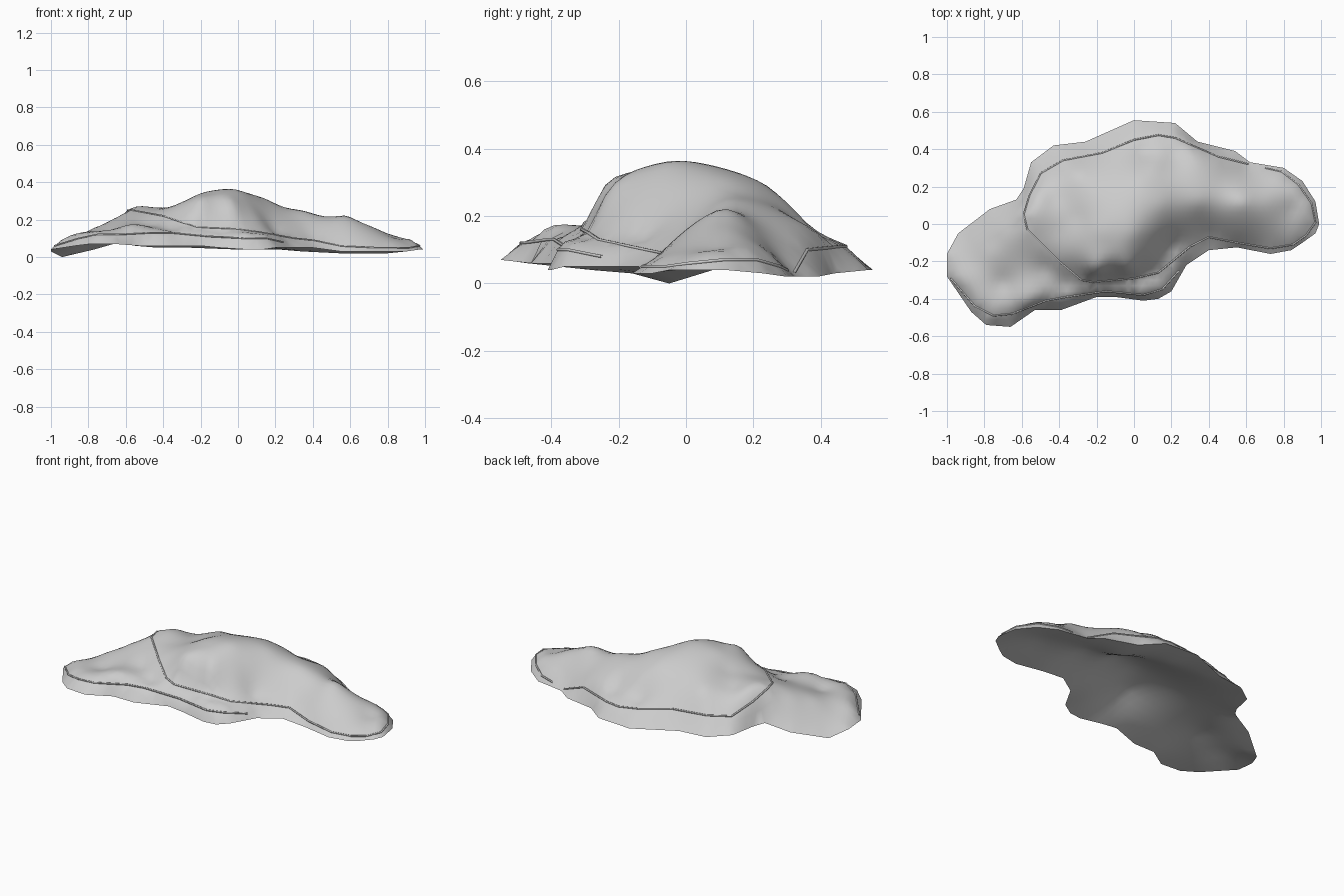
import bpy
import bmesh
import math
from mathutils import Vector
from mathutils.geometry import delaunay_2d_cdt

if "Cube" in bpy.data.objects:
    bpy.data.objects.remove(bpy.data.objects["Cube"])

# All points are (x, y, z) in hundredths of a unit.
# Outer edge of the body, counter-clockwise from the left tip
RIM = [(99, 0, 4), (97, 12, 4), (90, 23, 3), (80, 30, 2), (62, 33, 2), (54, 39, 2),
       (34, 44, 3), (22, 54, 4), (0, 55.5, 4), (-26, 44, 5), (-43, 42, 5), (-55, 33, 6),
       (-59, 19, 7), (-63, 13, 8), (-77, 8, 4), (-94, -5, 0), (-100, -16, 3),
       (-100, -28, 4), (-87, -47, 6), (-79, -54, 7), (-66, -55, 7), (-53, -46, 6),
       (-39, -46, 6), (-20, -39, 6), (-10, -39, 5), (5, -41, 4), (13, -40, 4),
       (20, -36, 5), (28, -22, 5), (40, -14, 5), (55, -12.5, 3), (73, -16, 3),
       (84, -14, 3), (90, -10, 3), (97, -5, 4)]

# Crease around the high mound and the crease along the front lip
MOUND_CREASE = [(61, 32, 3), (45, 36, 10), (22, 46, 11), (13, 47.5, 11), (0, 45, 12),
                (-17, 38, 14), (-38, 34, 14), (-50, 27, 14), (-56, 15, 20), (-59, 5, 25),
                (-57, -3, 25), (-40, -20, 22), (-28, -30, 18), (-22, -31, 16),
                (0, -29, 15), (13, -26, 13), (30, -12, 10), (40, -7, 9), (55, -10, 6),
                (73, -13, 5), (85, -11, 5), (92, -6, 5), (97, 1, 6), (95, 11, 7),
                (88, 21, 7), (79, 28, 5), (70, 30, 4)]
LIP_CREASE = [(-98, -29, 6), (-85, -44, 10), (-75, -49, 12), (-65, -48, 12), (-47, -41, 13),
              (-36, -39, 13), (-15, -36, 11), (5, -38, 10), (15, -35, 10), (24, -25, 8)]

# Heights of the mound, the two side lobes and the hollows between them
BODY = [(-15, -12, 34), (0, -5, 35.5), (15, 10, 31), (12, -4, 28), (-10, 15, 32),
        (3, 24, 29), (-20, -25, 28), (-3, -24, 26), (10, -16, 22), (-20, -3, 34),
        (-30, 3, 28), (-40, -4, 26), (-42, 14, 24), (-30, 27, 24), (10, 31, 23),
        (5, 39, 14), (22, 37, 15), (23, 16, 27), (35, 12, 24.5), (48, 23, 18),
        (58, 12, 22), (35, 2, 18), (58, 0, 16), (72, 12, 16), (85, 8, 10), (70, 24, 10),
        (20, -13, 13), (-70, -4, 18), (-78, -15, 15), (-62, -15, 20), (-88, -20, 10),
        (-70, -32, 13), (-48, -24, 17), (-36, -33, 14), (-10, -33, 12)]

# Hollow underside
BELLY = [(0, 0, 21), (20, 10, 17), (45, 10, 11), (75, 8, 7), (32, 24, 6), (5, 36, 6),
         (-20, 38, 6), (-25, 0, 18), (-42, 12, 12), (-10, -20, 19), (12, -22, 10),
         (-65, -20, 12), (-45, -25, 12), (-82, -25, 8)]


def scaled(points):
    return [Vector(p) / 100 for p in points]


def kernel(a, b):
    return math.sqrt((a.x - b.x) ** 2 + (a.y - b.y) ** 2 + 0.0009)


def solve(matrix, values):
    """Gaussian elimination with row pivoting."""
    n = len(values)
    rows = [list(r) + [v] for r, v in zip(matrix, values)]
    for i in range(n):
        best = max(range(i, n), key=lambda k: abs(rows[k][i]))
        rows[i], rows[best] = rows[best], rows[i]
        for k in range(i + 1, n):
            factor = rows[k][i] / rows[i][i]
            if factor:
                for j in range(i, n + 1):
                    rows[k][j] -= factor * rows[i][j]
    result = [0.0] * n
    for i in reversed(range(n)):
        tail = sum(rows[i][j] * result[j] for j in range(i + 1, n))
        result[i] = (rows[i][n] - tail) / rows[i][i]
    return result


def inside(point, loop):
    odd = False
    for a, b in zip(loop, loop[1:] + loop[:1]):
        if (a.y > point.y) != (b.y > point.y):
            if point.x < a.x + (point.y - a.y) * (b.x - a.x) / (b.y - a.y):
                odd = not odd
    return odd


def subdivide(points, closed, step):
    result = []
    ends = points[1:] + (points[:1] if closed else [])
    for a, b in zip(points, ends):
        count = max(1, round((b - a).length / step))
        result += [a.lerp(b, i / count) for i in range(count)]
    return result if closed else result + [points[-1]]


stone = bpy.data.materials.new("light grey")
stone.use_nodes = True
grey = (0.6, 0.6, 0.6, 1)
stone.diffuse_color = grey
stone.node_tree.nodes["Principled BSDF"].inputs["Base Color"].default_value = grey

rim = scaled(RIM)
creases = {"mound_crease": scaled(MOUND_CREASE), "lip_crease": scaled(LIP_CREASE)}


def make_sheet(name, body, lines, step, facing):
    """Smooth sheet inside the rim, passing through the body points and lines."""
    # Rim and lines first, then a staggered grid between them
    points = subdivide(rim, True, 0.05)
    links = [(i, (i + 1) % len(points)) for i in range(len(points))]
    for line in lines:
        fine = subdivide(line, False, 0.05)
        start = len(points)
        points += fine
        links += [(start + i, start + i + 1) for i in range(len(fine) - 1)]
    fixed = list(points)
    controls = fixed + body
    weights = solve([[kernel(a, b) for b in controls] for a in controls],
                    [p.z for p in controls])
    across, deep = int(1 / step) + 1, int(0.6 / step)
    for row in range(-deep, deep + 1):
        for column in range(-across, across + 1):
            p = Vector(((column + row % 2 / 2) * step, row * step, 0))
            if inside(p, rim) and min((p - q).xy.length for q in fixed) > step * 0.7:
                p.z = max(0, sum(w * kernel(p, c) for w, c in zip(weights, controls)))
                points.append(p)
    flat = delaunay_2d_cdt([p.xy for p in points], links, [], 1, 0.0001)

    bm = bmesh.new()
    verts = [bm.verts.new((p.x, p.y, points[origin[0]].z))
             for p, origin in zip(flat[0], flat[3])]
    for face in flat[2]:
        bm.faces.new([verts[i] for i in face])
    bm.normal_update()
    bmesh.ops.reverse_faces(bm, faces=[f for f in bm.faces if f.normal.z * facing < 0])
    mesh = bpy.data.meshes.new(name)
    bm.to_mesh(mesh)
    bm.free()
    mesh.materials.append(stone)
    sheet = bpy.data.objects.new(name, mesh)
    bpy.context.collection.objects.link(sheet)
    bpy.ops.object.select_all(action="DESELECT")
    bpy.context.view_layer.objects.active = sheet
    sheet.select_set(True)
    bpy.ops.object.shade_smooth_by_angle(angle=math.radians(50))


# Upper surface and the underside that closes it
make_sheet("upper_surface", scaled(BODY), list(creases.values()), 0.03, 1)
make_sheet("underside", scaled(BELLY), [], 0.05, -1)

# Thin raised beads along the creases
for name, line in creases.items():
    curve = bpy.data.curves.new(name, "CURVE")
    curve.dimensions = "3D"
    curve.bevel_depth = 0.005
    curve.bevel_resolution = 1
    spline = curve.splines.new("POLY")
    spline.points.add(len(line) - 1)
    for target, p in zip(spline.points, line):
        target.co = (*p, 1)
    curve.materials.append(stone)
    bpy.context.collection.objects.link(bpy.data.objects.new(name, curve))
